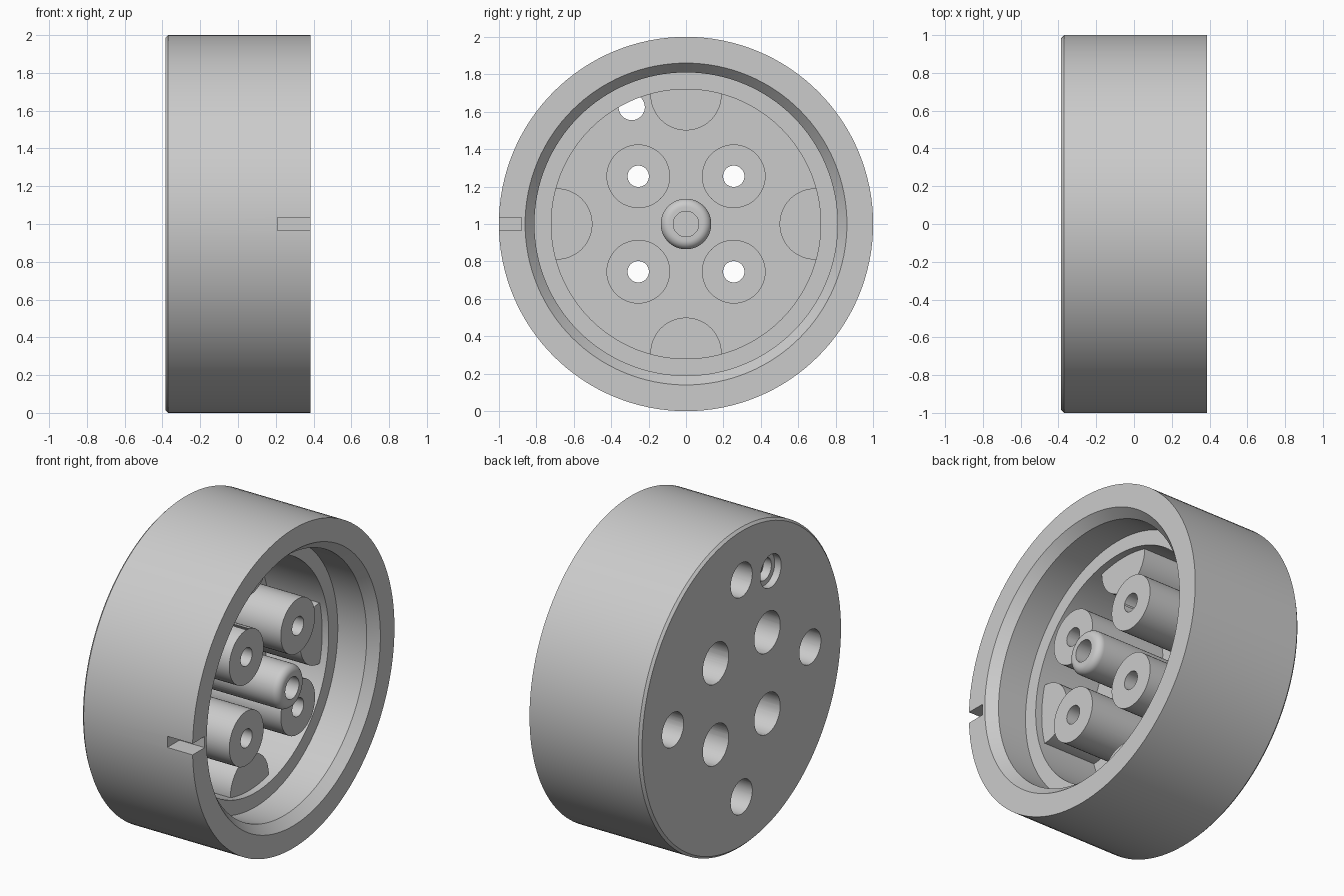
import bpy, bmesh, math
from mathutils import Vector

if "Cube" in bpy.data.objects:
    bpy.data.objects.remove(bpy.data.objects["Cube"])

BACK, FLOOR, FRONT = -0.385, -0.285, 0.385


def revolve(name, profile, y=0.0, z=1.0, steps=48):
    """Solid of revolution about an x-parallel axis; profile is (x, radius) from pole to pole."""
    bm = bmesh.new()
    vs = [bm.verts.new((x, 0, r)) for x, r in profile]
    es = [bm.edges.new(p) for p in zip(vs, vs[1:])]
    bmesh.ops.spin(bm, geom=vs + es, axis=(1, 0, 0), cent=(0, 0, 0),
                   angle=math.tau, steps=steps, use_merge=True)
    bmesh.ops.remove_doubles(bm, verts=bm.verts, dist=1e-5)
    bmesh.ops.recalc_face_normals(bm, faces=bm.faces)
    bmesh.ops.translate(bm, verts=bm.verts, vec=Vector((0, y, z)))
    mesh = bpy.data.meshes.new(name)
    bm.to_mesh(mesh)
    bm.free()
    ob = bpy.data.objects.new(name, mesh)
    bpy.context.collection.objects.link(ob)
    return ob


def rod(name, x0, x1, r, y, z):
    return revolve(name, [(x0, 0), (x0, r), (x1, r), (x1, 0)], y, z)


def combine(target, tool, operation):
    """Apply one boolean and discard the helper."""
    tool.hide_render = True
    mod = target.modifiers.new(operation, 'BOOLEAN')
    mod.operation, mod.solver, mod.object = operation, 'EXACT', tool
    bpy.context.view_layer.objects.active = target
    bpy.ops.object.modifier_apply(modifier=mod.name)
    bpy.data.objects.remove(tool)


# Round cup: chamfered back edge, bevelled mouth, inner ledge and floor
body = revolve("round_housing", [
    (BACK, 0), (BACK, 0.985), (BACK + 0.015, 1), (FRONT, 1), (FRONT, 0.86),
    (FRONT - 0.06, 0.81), (0.125, 0.81), (0.125, 0.72), (FLOOR, 0.72), (FLOOR, 0)], steps=128)

boss_spots = [(sy * 0.255, 1 + sz * 0.255) for sy in (-1, 1) for sz in (-1, 1)]
pad_spots = [(0.69, 1), (-0.69, 1), (0, 1.69), (0, 0.31)]

# Four screw bosses and four wall pads
for y, z in boss_spots:
    combine(body, rod("boss", FLOOR - 0.04, 0.237, 0.17, y, z), 'UNION')
for y, z in pad_spots:
    combine(body, rod("wall_pad", FLOOR - 0.05, 0.08, 0.19, y, z), 'UNION')

# Centre post with rounded rim and blind bore
top = 0.375
rim = [(top - 0.045 + 0.045 * math.sin(a), 0.09 + 0.045 * math.cos(a))
       for a in (i * math.pi / 16 for i in range(9))]
post = [(FLOOR - 0.03, 0), (FLOOR - 0.03, 0.135)] + rim + [(top, 0.068), (0.05, 0.068), (0.05, 0)]
combine(body, revolve("centre_post", post), 'UNION')

# Stepped screw holes through the bosses
for y, z in boss_spots:
    cut = revolve("screw_hole", [(-0.5, 0), (-0.5, 0.128), (0.08, 0.128), (0.08, 0.057),
                                 (0.5, 0.057), (0.5, 0)], y, z)
    combine(body, cut, 'DIFFERENCE')

# Blind holes in the back, behind the pads
for y, z in pad_spots:
    cy, cz = y * 0.985, 1 + (z - 1) * 0.985
    combine(body, rod("back_hole", -0.5, -0.03, 0.107, cy, cz), 'DIFFERENCE')

# Countersunk cable hole through the floor
cut = revolve("cable_hole", [(-0.5, 0), (-0.5, 0.103), (BACK + 0.045, 0.103),
                             (BACK + 0.045, 0.07), (FLOOR + 0.01, 0.07), (FLOOR + 0.01, 0)],
              -0.29, 1.625)
combine(body, cut, 'DIFFERENCE')

# Key slot in the front of the rim
bpy.ops.mesh.primitive_cube_add(size=1, location=(0.36, -0.98, 1))
slot = bpy.context.object
slot.name = "key_slot"
slot.scale = (0.3, 0.2, 0.07)
bpy.context.view_layer.update()
combine(body, slot, 'DIFFERENCE')

# Smooth round walls, crisp edges
bpy.ops.object.select_all(action='DESELECT')
body.select_set(True)
bpy.context.view_layer.objects.active = body
bpy.ops.object.shade_smooth_by_angle(angle=math.radians(30))
